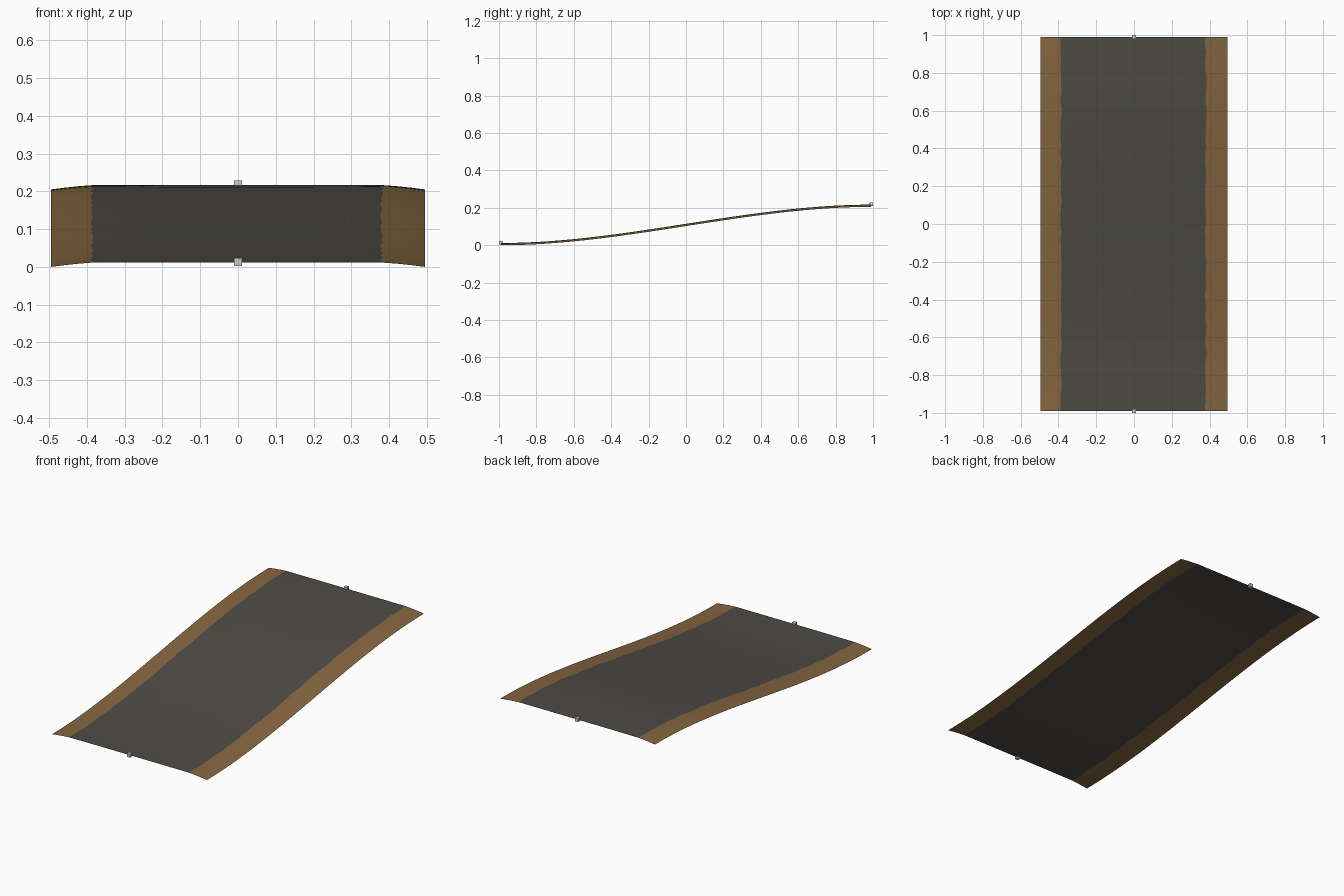
import bpy, bmesh, math, random

if "Cube" in bpy.data.objects:
    bpy.data.objects.remove(bpy.data.objects["Cube"])

random.seed(4)


def material(name, rgb):
    m = bpy.data.materials.new(name)
    m.diffuse_color = (*rgb, 1.0)
    m.use_nodes = True
    m.node_tree.nodes["Principled BSDF"].inputs["Base Color"].default_value = m.diffuse_color
    return m


asphalt = material("asphalt grey", (0.078, 0.071, 0.062))
dirt = material("dirt brown", (0.240, 0.135, 0.053))
marker_grey = material("marker grey", (0.60, 0.60, 0.60))

HALF_W, HALF_L, RISE, CROWN = 0.495, 0.99, 0.205, 0.012
ROWS = 48


def slope(y):
    # gentle S-shaped climb from front to back
    t = (y + HALF_L) / (2 * HALF_L)
    return RISE * t * t * (3 - 2 * t)


def cross(x):
    # flat roadway whose shoulders curve down at the sides
    over = max(0.0, abs(x) - 0.37) / (HALF_W - 0.37)
    return CROWN * (1 - over ** 1.4)


# Road sheet: dirt shoulders on both sides of a slightly ragged asphalt strip
bm = bmesh.new()
rows = []
for j in range(ROWS + 1):
    y = -HALF_L + 2 * HALF_L * j / ROWS
    left = -0.387 + random.uniform(-0.004, 0.004)
    right = 0.380 + random.uniform(-0.004, 0.004)
    xs = [-HALF_W, -0.46, -0.425, left, -0.2, 0.0, 0.2, right, 0.425, 0.46, HALF_W]
    rows.append([bm.verts.new((x, y, slope(y) + cross(x))) for x in xs])
for a, b in zip(rows, rows[1:]):
    for i in range(len(a) - 1):
        f = bm.faces.new((a[i], a[i + 1], b[i + 1], b[i]))
        f.material_index = 0 if 3 <= i < 7 else 1
        f.smooth = True
mesh = bpy.data.meshes.new("road_ramp")
bm.to_mesh(mesh)
bm.free()
mesh.materials.append(asphalt)
mesh.materials.append(dirt)
road = bpy.data.objects.new("road_ramp", mesh)
bpy.context.collection.objects.link(road)

# Small joint markers at the middle of each end
for name, y, z in (("front_marker", -HALF_L, 0.013), ("back_marker", HALF_L, 0.219)):
    bpy.ops.mesh.primitive_cube_add(size=0.02, location=(0, y, z))
    cube = bpy.context.object
    cube.name = name
    cube.data.materials.append(marker_grey)
